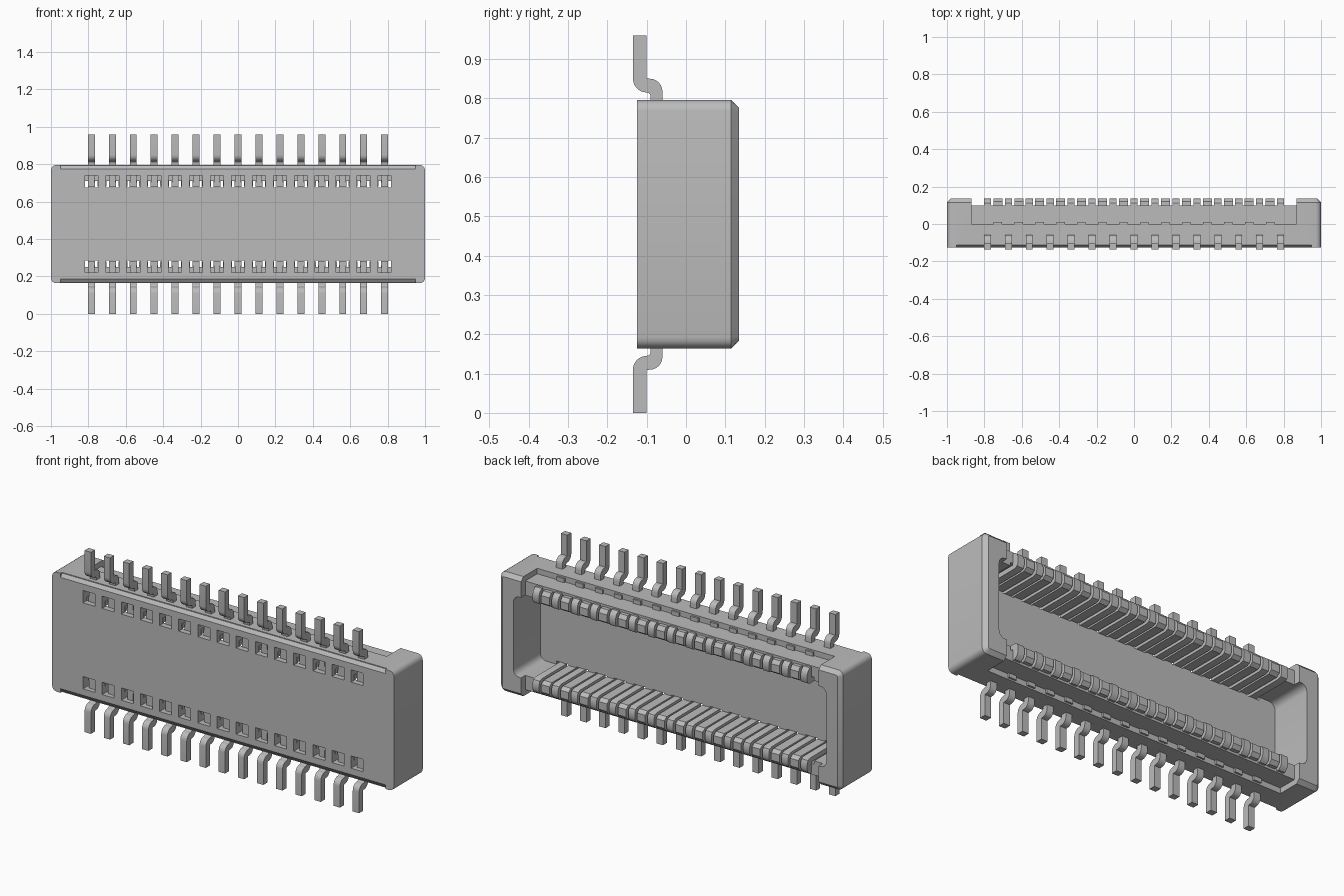
import bpy, bmesh, math
from mathutils import Vector

if "Cube" in bpy.data.objects:
    bpy.data.objects.remove(bpy.data.objects["Cube"])

CZ = 0.48                                  # height of the symmetry plane
PITCH = 0.112
PIN_X = [(i - 7) * PITCH for i in range(15)]
GAP_X = [(i - 6.5) * PITCH for i in range(14)]

grey = bpy.data.materials.new("plain grey")
grey.use_nodes = True
grey.diffuse_color = (0.5, 0.5, 0.5, 1)
grey.node_tree.nodes["Principled BSDF"].inputs["Base Color"].default_value = (0.5, 0.5, 0.5, 1)


def finish(name, bm, smooth=True):
    bmesh.ops.recalc_face_normals(bm, faces=bm.faces)
    me = bpy.data.meshes.new(name)
    bm.to_mesh(me)
    bm.free()
    ob = bpy.data.objects.new(name, me)
    me.materials.append(grey)
    bpy.context.collection.objects.link(ob)
    if smooth:
        shade(ob)
    return ob


def shade(ob):
    bpy.ops.object.select_all(action='DESELECT')
    ob.select_set(True)
    bpy.context.view_layer.objects.active = ob
    bpy.ops.object.shade_smooth_by_angle(angle=math.radians(35))


def add_box(bm, x, y, z):
    """Box from (low, high) ranges; returns its vertices."""
    v = bmesh.ops.create_cube(bm, size=1)["verts"]
    for p in v:
        p.co = Vector([(r[0] + r[1]) / 2 + c * (r[1] - r[0]) for r, c in zip((x, y, z), p.co)])
    return v


def side(s, lo, hi):
    """Height range measured from the symmetry plane, s = +1 top, -1 bottom."""
    return tuple(sorted((CZ + s * lo, CZ + s * hi)))


def add_prism(bm, pts, x0, x1, s):
    """Extrude a (y, height from centre) outline along x."""
    a, b = ([bm.verts.new((x, y, CZ + s * h)) for y, h in pts] for x in (x0, x1))
    bm.faces.new(a)
    bm.faces.new(b[::-1])
    for i in range(len(pts)):
        j = (i + 1) % len(pts)
        bm.faces.new((a[i], b[i], b[j], a[j]))


def along_y(e):
    d = e.verts[0].co - e.verts[1].co
    return abs(d.y) > 0.05 and abs(d.x) + abs(d.z) < 1e-4


def cut(ob, bm):
    """Subtract a bmesh from the object and discard the cutter."""
    helper = finish("cutter", bm, False)
    helper.hide_render = True
    mod = ob.modifiers.new("cut", 'BOOLEAN')
    mod.operation, mod.solver, mod.object = 'DIFFERENCE', 'EXACT', helper
    dg = bpy.context.evaluated_depsgraph_get()
    me = bpy.data.meshes.new_from_object(ob.evaluated_get(dg))
    ob.modifiers.clear()
    ob.data = me
    bpy.data.objects.remove(helper)


# Housing block: rounded long corners, chamfered rear rim
bm = bmesh.new()
add_box(bm, (-1, 1), (-0.125, 0.135), (CZ - 0.316, CZ + 0.316))
bmesh.ops.bevel(bm, geom=[e for e in bm.edges if along_y(e)], offset=0.028, segments=4,
                profile=0.5, affect='EDGES')
rim = [e for e in bm.edges if all(v.co.y > 0.13 for v in e.verts)]
bmesh.ops.bevel(bm, geom=rim, offset=0.02, segments=1, affect='EDGES')
housing = finish("housing", bm, False)

# Rear cavity with rounded corners
bm = bmesh.new()
add_box(bm, (-0.915, 0.915), (-0.09, 0.3), (CZ - 0.212, CZ + 0.212))
bmesh.ops.bevel(bm, geom=[e for e in bm.edges if along_y(e)], offset=0.035, segments=4,
                profile=0.5, affect='EDGES')
cut(housing, bm)

# Lowered rear walls between the end blocks
bm = bmesh.new()
add_box(bm, (-0.87, 0.87), (0.10, 0.3), (CZ - 0.5, CZ + 0.5))
cut(housing, bm)
bm = bmesh.new()
for s in (1, -1):
    add_box(bm, (-0.87, 0.87), (0.0, 0.2), side(s, 0.287, 0.5))
cut(housing, bm)

# Sloped front edges
bm = bmesh.new()
for s in (1, -1):
    add_prism(bm, [(-0.14, 0.286), (-0.125, 0.294), (-0.112, 0.312), (-0.112, 0.35), (-0.14, 0.35)],
              -0.95, 0.95, s)
cut(housing, bm)

# Contact pockets: inner half passes right through, outer half is a blind hole
for lo, hi, depth in ((0.195, 0.23, 0.3), (0.225, 0.26, -0.03)):
    bm = bmesh.new()
    for s in (1, -1):
        for x in PIN_X:
            add_box(bm, (x - 0.035, x + 0.035), (-0.2, depth), side(s, lo, hi))
    cut(housing, bm)
shade(housing)

# Dividing ribs between the pockets, standing above the rim
bm = bmesh.new()
for s in (1, -1):
    for x in GAP_X:
        add_prism(bm, [(-0.10, 0.2), (0.115, 0.2), (0.135, 0.215), (0.135, 0.255),
                       (0.12, 0.275), (0.09, 0.275), (0.09, 0.225), (-0.10, 0.225)],
                  x - 0.024, x + 0.024, s)
finish("dividing_ribs", bm, False)

# Small bumps in the corner of the outer step
bm = bmesh.new()
for s in (1, -1):
    for x in GAP_X:
        add_box(bm, (x - 0.022, x + 0.022), (-0.001, 0.01), side(s, 0.28, 0.308))
finish("step_bumps", bm, False)

# Contacts hooked over the rim
hook = [(-0.10, 0.197), (0.11, 0.197), (0.128, 0.204), (0.135, 0.22), (0.135, 0.25),
        (0.128, 0.268), (0.112, 0.28), (0.095, 0.28), (0.095, 0.222), (-0.10, 0.222)]
bm = bmesh.new()
for s in (1, -1):
    for x in PIN_X:
        add_prism(bm, hook, x - 0.019, x + 0.019, s)
        add_box(bm, (x - 0.017, x + 0.017), (-0.10, -0.065), side(s, 0.2, 0.262))
finish("contacts", bm)


def arc(cy, ch, r, a0, a1, n=6):
    return [(cy + r * math.cos(math.radians(a0 + (a1 - a0) * i / n)),
             ch + r * math.sin(math.radians(a0 + (a1 - a0) * i / n))) for i in range(n + 1)]


# S-bent solder legs
leg = ([(-0.135, 0.48)] + arc(-0.1, 0.37, 0.035, 180, 270) + arc(-0.1, 0.325, 0.01, 90, 0, 3)
       + [(-0.09, 0.28), (-0.06, 0.28)] + arc(-0.092, 0.338, 0.032, 0, 90)
       + [(-0.101, 0.371), (-0.101, 0.48)])
bm = bmesh.new()
for s in (1, -1):
    for x in PIN_X:
        add_prism(bm, leg, x - 0.0185, x + 0.0185, s)
finish("solder_legs", bm)
